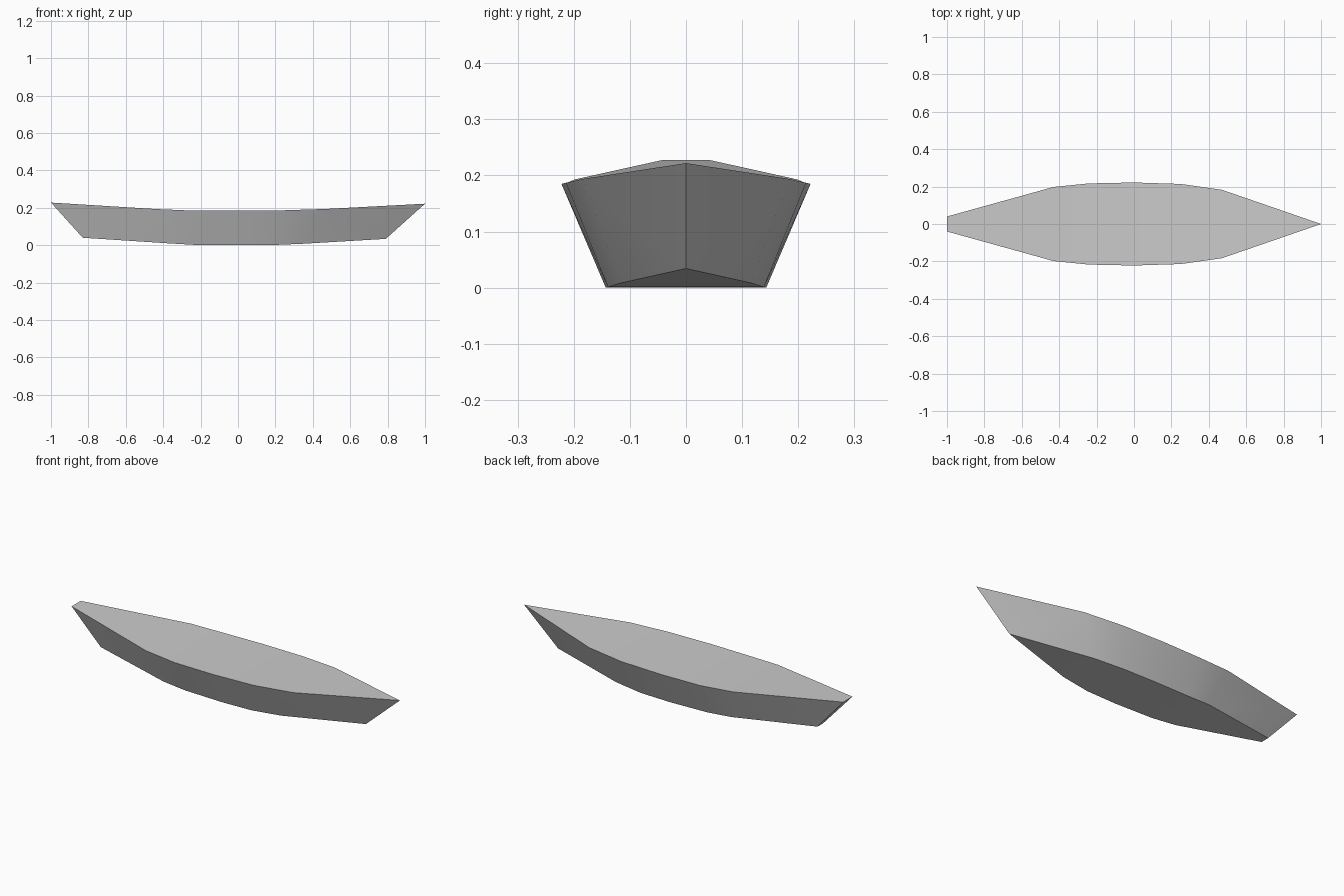
import bpy
import bmesh

cube = bpy.data.objects.get("Cube")
if cube:
    bpy.data.objects.remove(cube, do_unlink=True)

# Hull colour
grey = bpy.data.materials.new("hull grey")
grey.use_nodes = True
colour = (0.6, 0.6, 0.6, 1)
grey.diffuse_color = colour
grey.node_tree.nodes["Principled BSDF"].inputs["Base Color"].default_value = colour

# Stations from transom to bow: x, half width, height
DECK = [(-1, .04, .228), (-.43, .198, .193), (-.24, .217, .185), (0, .222, .185),
        (.25, .214, .187), (.47, .183, .194), (1, 0, .222)]
BOTTOM = [(-.83, .025, .04), (-.37, .128, .01), (-.23, .138, .002), (0, .143, 0),
          (.18, .139, .001), (.35, .117, .008), (.79, 0, .034)]

bm = bmesh.new()


def rails(stations):
    """Both edges of one level, meeting in a single vertex at the bow."""
    left = [bm.verts.new((x, w, z)) for x, w, z in stations]
    right = [bm.verts.new((x, -w, z)) for x, w, z in stations[:-1]]
    return left, right + [left[-1]]


def panel(a, b):
    """Skin the strip between two rails."""
    for i in range(len(a) - 1):
        corners = dict.fromkeys((a[i], a[i + 1], b[i + 1], b[i]))
        bm.faces.new(list(corners))


deck_l, deck_r = rails(DECK)
low_l, low_r = rails(BOTTOM)

# Deck, flat bottom and the two flared sides
panel(deck_l, deck_r)
panel(low_l, low_r)
panel(deck_l, low_l)
panel(deck_r, low_r)
# Raked transom
bm.faces.new((deck_l[0], deck_r[0], low_r[0], low_l[0]))
bmesh.ops.recalc_face_normals(bm, faces=bm.faces)

mesh = bpy.data.meshes.new("boat_hull")
bm.to_mesh(mesh)
bm.free()
mesh.materials.append(grey)
hull = bpy.data.objects.new("boat_hull", mesh)
bpy.context.collection.objects.link(hull)

# Soft sides with crisp chines
bpy.ops.object.select_all(action="DESELECT")
hull.select_set(True)
bpy.context.view_layer.objects.active = hull
bpy.ops.object.shade_smooth_by_angle(angle=0.52)
